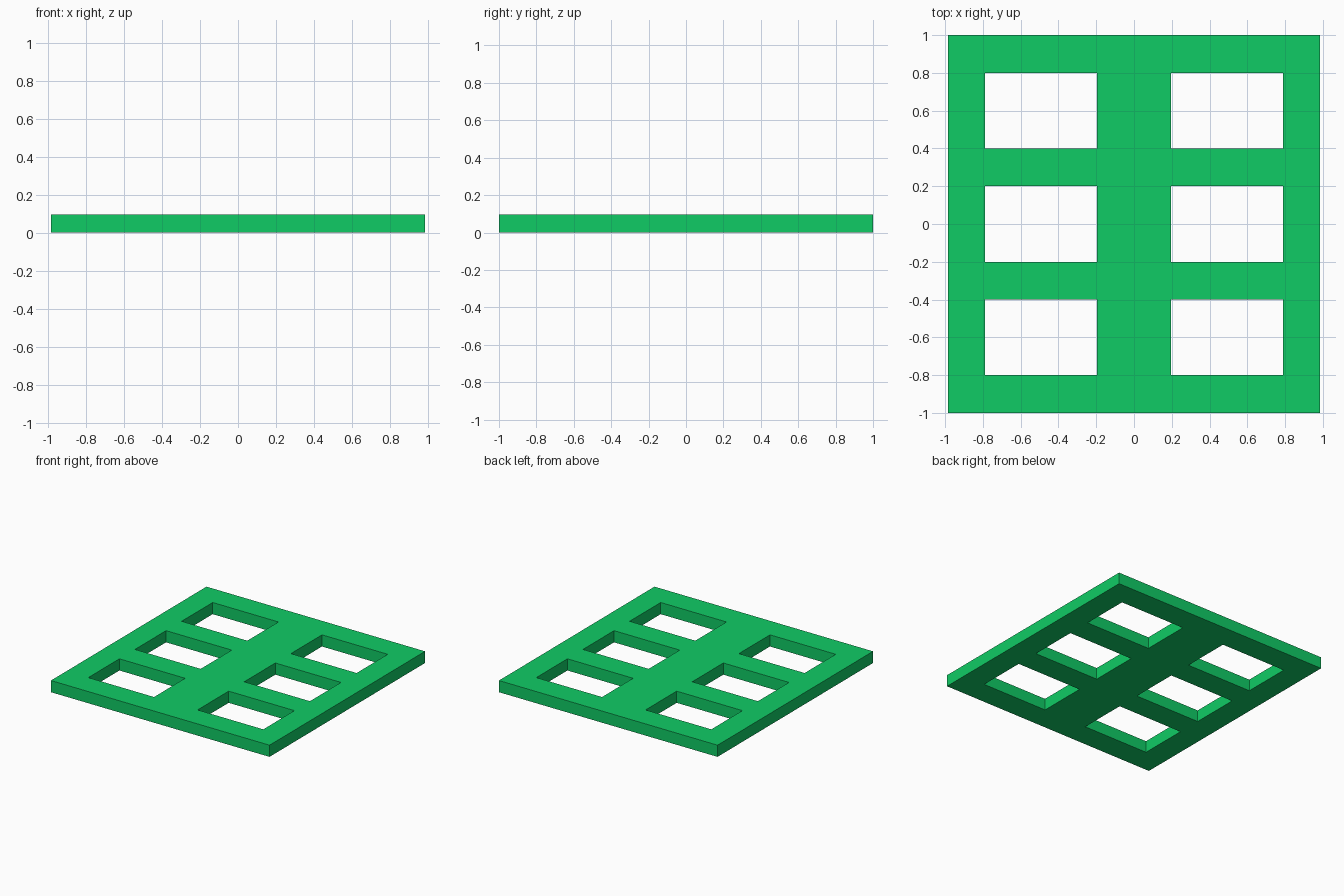
import bpy, bmesh, math

if "Cube" in bpy.data.objects:
    bpy.data.objects.remove(bpy.data.objects["Cube"])

XS = [-0.984, -0.788, -0.196, 0.196, 0.788, 0.984]
YS = [-1.0, -0.8, -0.4, -0.2, 0.2, 0.4, 0.8, 1.0]
THICKNESS = 0.095

# Flat lattice: every odd row and column crossing is a window opening
bm = bmesh.new()
grid = [[bm.verts.new((x, y, 0)) for y in YS] for x in XS]
for i in range(len(XS) - 1):
    for j in range(len(YS) - 1):
        if i % 2 and j % 2:
            continue
        bm.faces.new((grid[i][j], grid[i + 1][j], grid[i + 1][j + 1], grid[i][j + 1]))

# Thicken the lattice into a plate
ext = bmesh.ops.extrude_face_region(bm, geom=bm.faces[:], use_keep_orig=True)
top = [g for g in ext["geom"] if isinstance(g, bmesh.types.BMVert)]
bmesh.ops.translate(bm, verts=top, vec=(0, 0, THICKNESS))
bmesh.ops.recalc_face_normals(bm, faces=bm.faces[:])

mesh = bpy.data.meshes.new("window_plate")
bm.to_mesh(mesh)
bm.free()
plate = bpy.data.objects.new("window_plate", mesh)
bpy.context.collection.objects.link(plate)

# Green finish
green = bpy.data.materials.new("green")
green.diffuse_color = (0.005, 0.6, 0.13, 1)
green.use_nodes = True
green.node_tree.nodes["Principled BSDF"].inputs["Base Color"].default_value = green.diffuse_color
mesh.materials.append(green)
